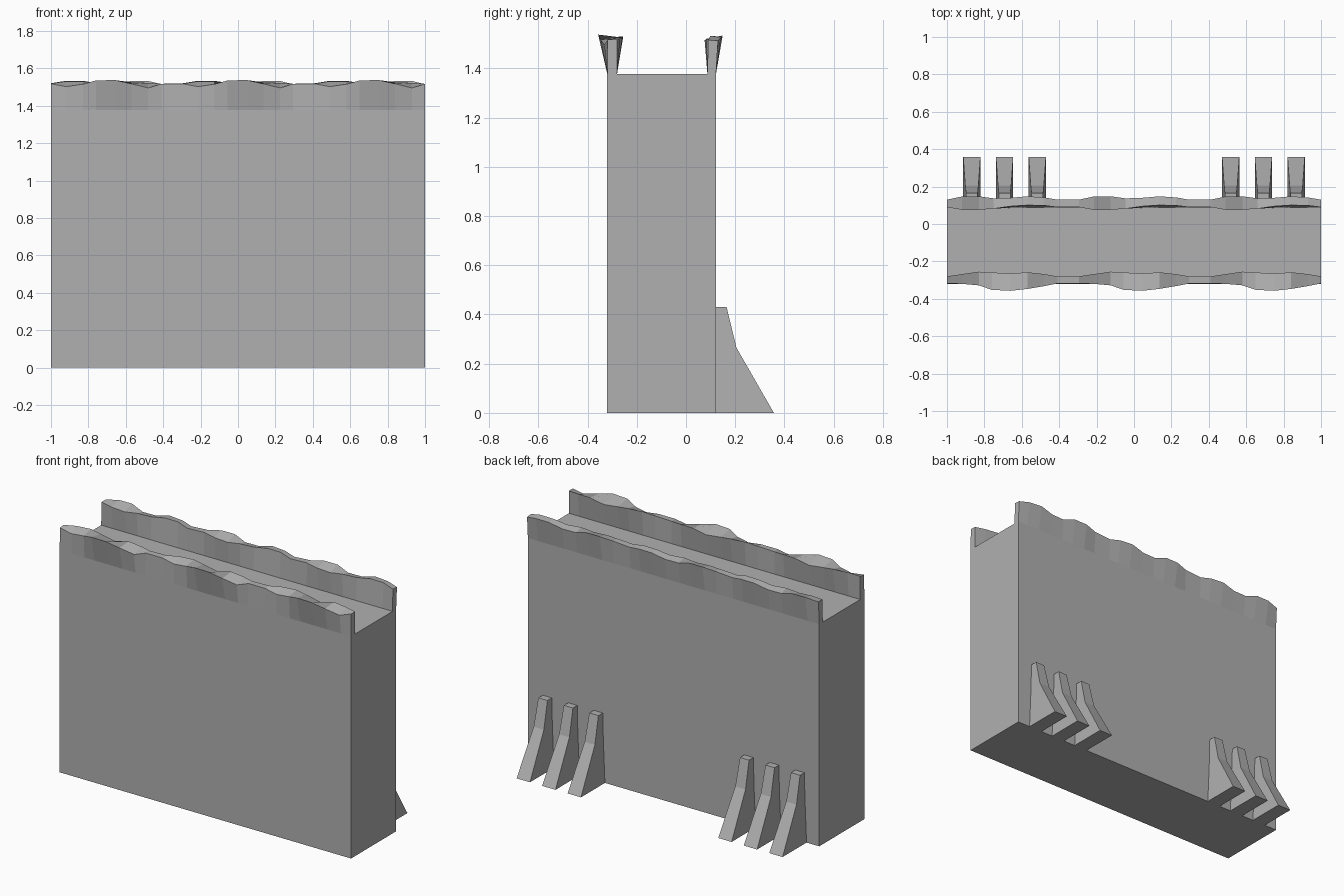
import bpy, bmesh

if "Cube" in bpy.data.objects:
    bpy.data.objects.remove(bpy.data.objects["Cube"])

# Dark grey stone
stone = bpy.data.materials.new("stone")
stone.diffuse_color = (0.435, 0.435, 0.435, 1)
stone.use_nodes = True
stone.node_tree.nodes["Principled BSDF"].inputs["Base Color"].default_value = stone.diffuse_color


def make_object(name, bm):
    bmesh.ops.recalc_face_normals(bm, faces=bm.faces)
    mesh = bpy.data.meshes.new(name)
    bm.to_mesh(mesh)
    bm.free()
    mesh.materials.append(stone)
    ob = bpy.data.objects.new(name, mesh)
    bpy.context.collection.objects.link(ob)
    return ob


def loft(name, sections):
    """Skin a list of equal-length closed sections and cap both ends."""
    bm = bmesh.new()
    rings = [[bm.verts.new(p) for p in s] for s in sections]
    n = len(rings[0])
    for a, b in zip(rings, rings[1:]):
        for i in range(n):
            j = (i + 1) % n
            bm.faces.new((a[i], a[j], b[j], b[i]))
    bm.faces.new(rings[0])
    bm.faces.new(rings[-1])
    return make_object(name, bm)


DECK = 1.378
PERIOD = 0.705

# Wall body
loft("wall_body", [[(x, -0.32, 0), (x, 0.122, 0), (x, 0.122, DECK), (x, -0.32, DECK)]
                   for x in (-1, 1)])


# Worn parapets: one wave of (offset, outer y, outer z, inner y, inner z), repeated
def parapet(name, wave, base_outer, base_inner):
    sections = []
    for k in range(3):
        for dx, yo, zo, yi, zi in wave:
            x = -1 + k * PERIOD + dx
            if x > 1.005:
                continue
            x = min(x, 1.0)
            sections.append([(x, base_outer, DECK), (x, yo, zo),
                             (x, yi, zi), (x, base_inner, DECK)])
    loft(name, sections)


front_wave = [
    (0.00, -0.318, 1.517, -0.280, 1.520),
    (0.08, -0.320, 1.502, -0.268, 1.530),
    (0.17, -0.328, 1.515, -0.255, 1.530),
    (0.24, -0.352, 1.535, -0.259, 1.520),
    (0.34, -0.357, 1.537, -0.265, 1.505),
    (0.43, -0.347, 1.517, -0.258, 1.525),
    (0.52, -0.332, 1.495, -0.268, 1.522),
    (0.59, -0.318, 1.517, -0.280, 1.517),
]
back_wave = [
    (0.00, 0.130, 1.520, 0.090, 1.520),
    (0.08, 0.147, 1.533, 0.076, 1.515),
    (0.17, 0.148, 1.533, 0.076, 1.510),
    (0.25, 0.137, 1.508, 0.082, 1.520),
    (0.34, 0.140, 1.508, 0.095, 1.518),
    (0.43, 0.148, 1.528, 0.101, 1.532),
    (0.52, 0.142, 1.525, 0.099, 1.532),
    (0.59, 0.130, 1.512, 0.090, 1.515),
]
parapet("front_parapet", front_wave, -0.32, -0.28)
parapet("back_parapet", back_wave, 0.122, 0.087)

# Tapered buttresses, (height, outer y, half width)
levels = [(0.0, 0.357, 0.046), (0.265, 0.205, 0.035), (0.43, 0.165, 0.031)]
for side in (-1, 1):
    for i, cx in enumerate((0.517, 0.692, 0.867)):
        c = side * cx
        loft(f"buttress_{'left' if side < 0 else 'right'}_{i + 1}",
             [[(c - w, 0.122, z), (c + w, 0.122, z), (c + w, y, z), (c - w, y, z)]
              for z, y, w in levels])
